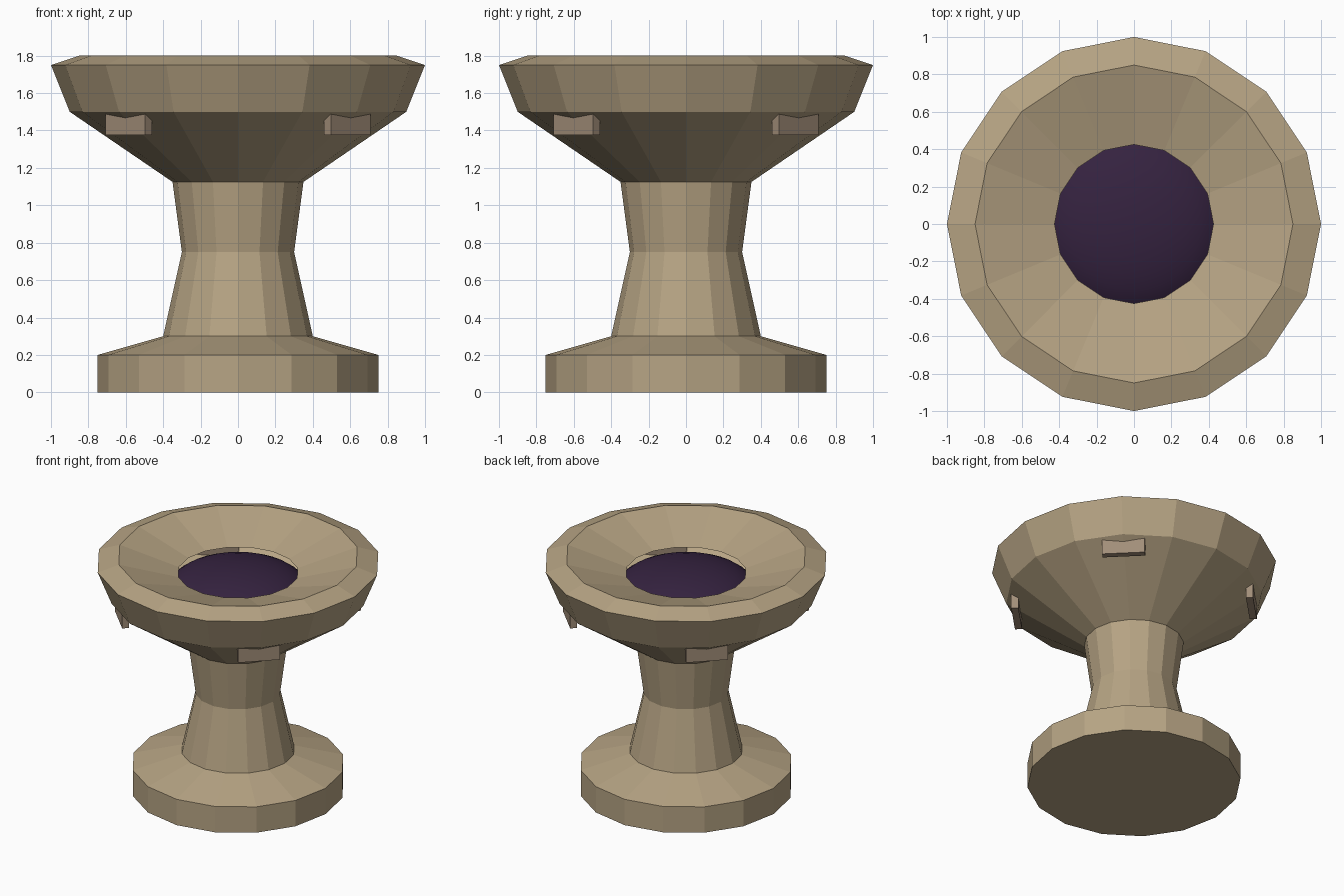
import bpy, bmesh
from math import cos, sin, pi, radians
from mathutils import Matrix

if "Cube" in bpy.data.objects:
    bpy.data.objects.remove(bpy.data.objects["Cube"])


def material(name, rgb):
    m = bpy.data.materials.new(name)
    m.diffuse_color = (*rgb, 1)
    m.use_nodes = True
    m.node_tree.nodes["Principled BSDF"].inputs["Base Color"].default_value = m.diffuse_color
    return m


def add_object(name, bm, mat):
    mesh = bpy.data.meshes.new(name)
    bm.to_mesh(mesh)
    bm.free()
    mesh.materials.append(mat)
    obj = bpy.data.objects.new(name, mesh)
    bpy.context.collection.objects.link(obj)
    return obj


stone = material("stone", (0.47, 0.37, 0.23))
bracket_mat = material("bracket", (0.36, 0.27, 0.19))
purple = material("dark_purple", (0.035, 0.016, 0.05))

# Pedestal and bowl: one 16-sided turned profile (radius, height), open at the bowl's hole
SIDES = 16
profile = [(0.75, 0), (0.75, 0.2), (0.4, 0.3), (0.3, 0.75), (0.35, 1.125),
           (0.9, 1.5), (1.0, 1.75), (0.85, 1.8), (0.425, 1.67)]
bm = bmesh.new()
rings = [[bm.verts.new((r * cos(2 * pi * i / SIDES), r * sin(2 * pi * i / SIDES), z))
          for i in range(SIDES)] for r, z in profile]
bm.faces.new(rings[0][::-1])
for low, high in zip(rings, rings[1:]):
    for i in range(SIDES):
        j = (i + 1) % SIDES
        bm.faces.new((low[i], low[j], high[j], high[i]))
add_object("pedestal_bowl", bm, stone)

# Flattened dark orb seen through the hole
bm = bmesh.new()
bmesh.ops.create_uvsphere(bm, u_segments=32, v_segments=16, radius=1,
                          matrix=Matrix.Translation((0, 0, 1.525)) @ Matrix.Diagonal((0.5, 0.5, 0.2, 1)))
for f in bm.faces:
    f.smooth = True
add_object("orb", bm, purple)

# Four small brackets under the bowl, on the diagonals
for k in range(4):
    bm = bmesh.new()
    bmesh.ops.create_cube(bm, size=1, matrix=Matrix.Rotation(radians(45 + 90 * k), 4, 'Z')
                          @ Matrix.Translation((0.827, 0, 1.45))
                          @ Matrix.Diagonal((0.05, 0.3, 0.15, 1)))
    add_object(f"bracket_{k + 1}", bm, bracket_mat)
